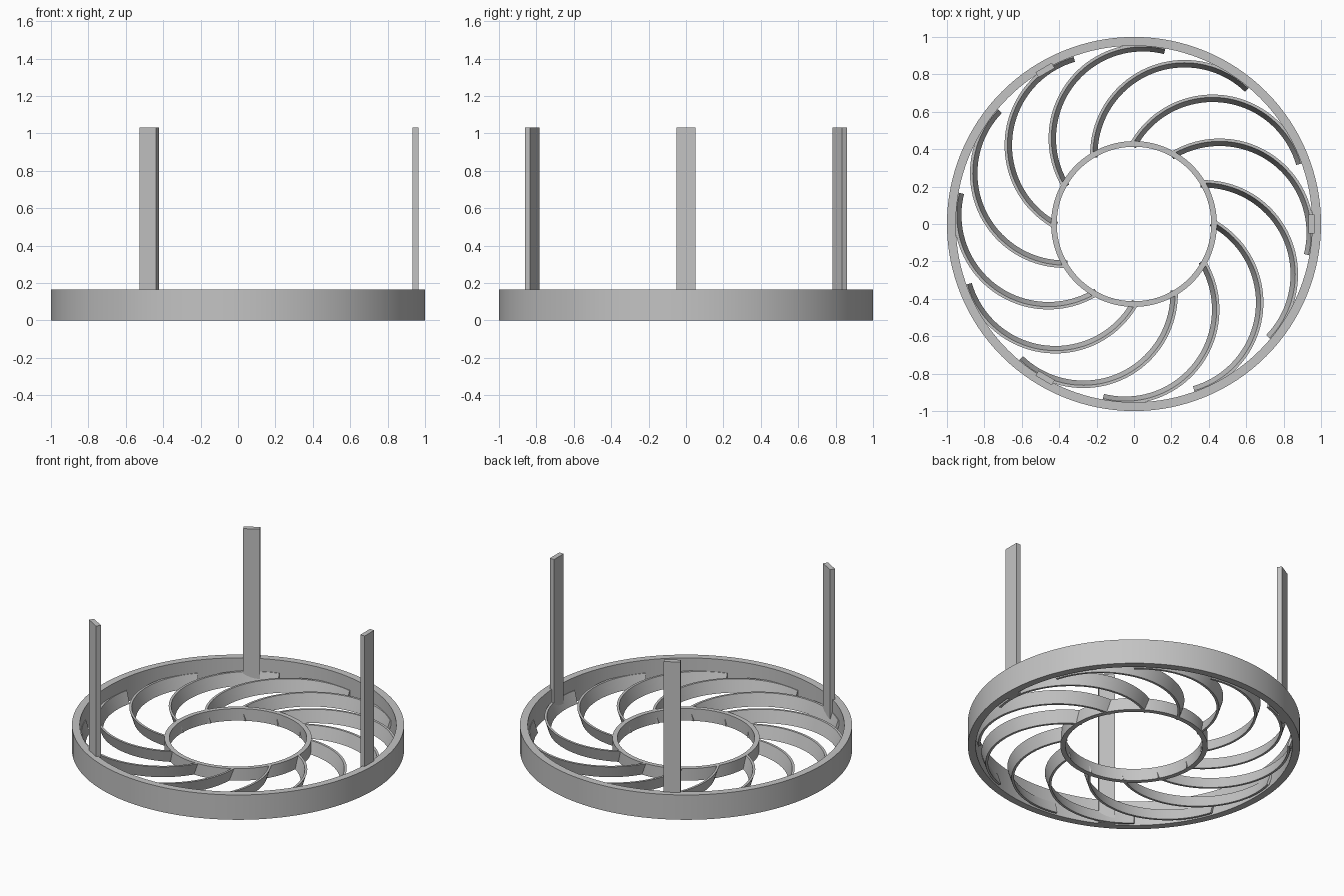
import bpy, bmesh, math
from mathutils import Matrix

cube = bpy.data.objects.get("Cube")
if cube:
    bpy.data.objects.remove(cube, do_unlink=True)

grey = bpy.data.materials.new("light_grey")
grey.use_nodes = True
colour = (0.55, 0.55, 0.55, 1)
grey.diffuse_color = colour
grey.node_tree.nodes["Principled BSDF"].inputs["Base Color"].default_value = colour


def finish(bm, name, smooth=True):
    bmesh.ops.recalc_face_normals(bm, faces=bm.faces)
    mesh = bpy.data.meshes.new(name)
    bm.to_mesh(mesh)
    bm.free()
    mesh.materials.append(grey)
    obj = bpy.data.objects.new(name, mesh)
    bpy.context.collection.objects.link(obj)
    if smooth:
        bpy.ops.object.select_all(action='DESELECT')
        obj.select_set(True)
        bpy.context.view_layer.objects.active = obj
        bpy.ops.object.shade_smooth_by_angle(angle=math.radians(30))
    return obj


def sweep(bm, profile, start, end, steps, closed=False):
    """Sweep a closed (radius, z) profile around the z axis."""
    count = steps if closed else steps + 1
    rows = []
    for i in range(count):
        a = start + (end - start) * i / steps
        rows.append([bm.verts.new((r * math.cos(a), r * math.sin(a), z))
                     for r, z in profile])
    n = len(profile)
    for i in range(steps):
        a, b = rows[i], rows[(i + 1) % count]
        for j in range(n):
            k = (j + 1) % n
            bm.faces.new((a[j], a[k], b[k], b[j]))
    if not closed:
        bm.faces.new(rows[0])
        bm.faces.new(rows[-1])


def ring(name, outer, inner, height):
    bm = bmesh.new()
    sweep(bm, [(inner, 0), (outer, 0), (outer, height), (inner, height)],
          0, math.tau, 128, closed=True)
    return finish(bm, name)


# Outer rim and hub ring
ring("outer_rim", 1.0, 0.953, 0.165)
ring("hub_ring", 0.443, 0.413, 0.08)

# Curved blades: flared arcs running from the hub to the rim
BLADES = 12
for i in range(BLADES):
    bm = bmesh.new()
    sweep(bm, [(0.465, 0), (0.48, 0), (0.505, 0.08), (0.49, 0.08)],
          math.radians(-8), math.radians(128), 40)
    turn = math.radians(24) + math.tau * i / BLADES
    bm.transform(Matrix.Rotation(turn, 4, 'Z') @ Matrix.Translation((0.46, 0, 0)))
    finish(bm, f"blade_{i + 1}")

# Three upright posts on the rim
for i in range(3):
    bm = bmesh.new()
    bmesh.ops.create_cube(bm, size=1)
    bm.transform(Matrix.Rotation(math.tau * i / 3, 4, 'Z')
                 @ Matrix.Translation((0.95, 0, 0.516))
                 @ Matrix.Diagonal((0.032, 0.1, 1.032, 1)))
    finish(bm, f"post_{i + 1}", smooth=False)
